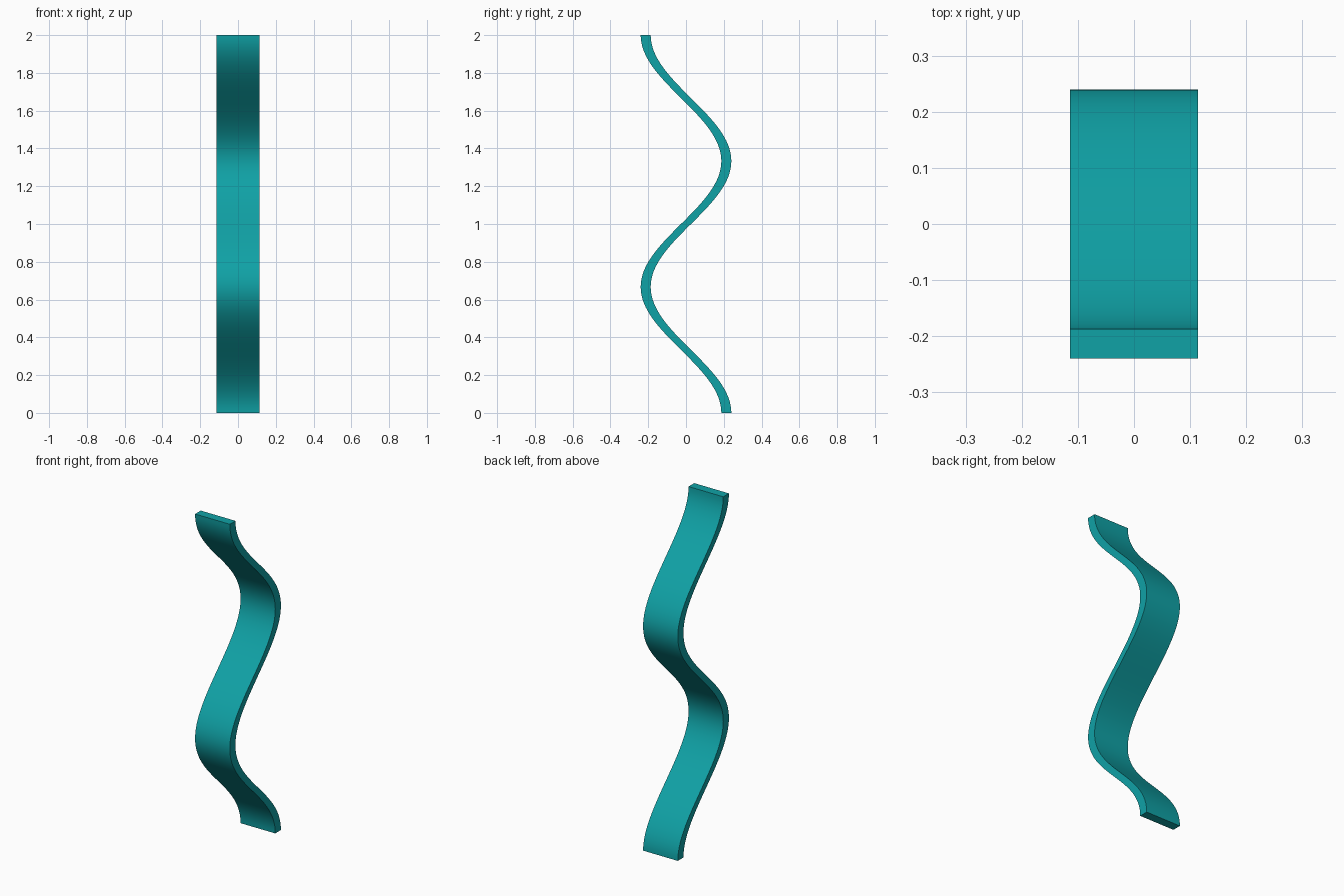
import bpy, bmesh, math

if "Cube" in bpy.data.objects:
    bpy.data.objects.remove(bpy.data.objects["Cube"])

HALF_W, AMP, THICK, HEIGHT, STEPS = 0.114, 0.2135, 0.053, 2.0, 96

# wavy strip: rectangular section swept upward along one and a half cosine waves
bm = bmesh.new()
rings = []
for i in range(STEPS + 1):
    z = HEIGHT * i / STEPS
    y = AMP * math.cos(3 * math.pi * i / STEPS)
    rings.append([bm.verts.new((sx * HALF_W, y + sy * THICK / 2, z))
                  for sx, sy in ((-1, -1), (1, -1), (1, 1), (-1, 1))])
for a, b in zip(rings, rings[1:]):
    for k in range(4):
        n = (k + 1) % 4
        bm.faces.new((a[k], a[n], b[n], b[k]))

# flat ends
bm.faces.new(rings[0][::-1])
bm.faces.new(rings[-1])
bmesh.ops.recalc_face_normals(bm, faces=bm.faces)

mesh = bpy.data.meshes.new("wavy_strip")
bm.to_mesh(mesh)
bm.free()
strip = bpy.data.objects.new("wavy_strip", mesh)
bpy.context.collection.objects.link(strip)

# teal colour
mat = bpy.data.materials.new("teal")
mat.diffuse_color = (0.005, 0.36, 0.38, 1)
mat.use_nodes = True
mat.node_tree.nodes["Principled BSDF"].inputs["Base Color"].default_value = mat.diffuse_color
mesh.materials.append(mat)

# smooth bends, sharp long edges
bpy.context.view_layer.objects.active = strip
strip.select_set(True)
bpy.ops.object.shade_smooth_by_angle(angle=math.radians(30))
